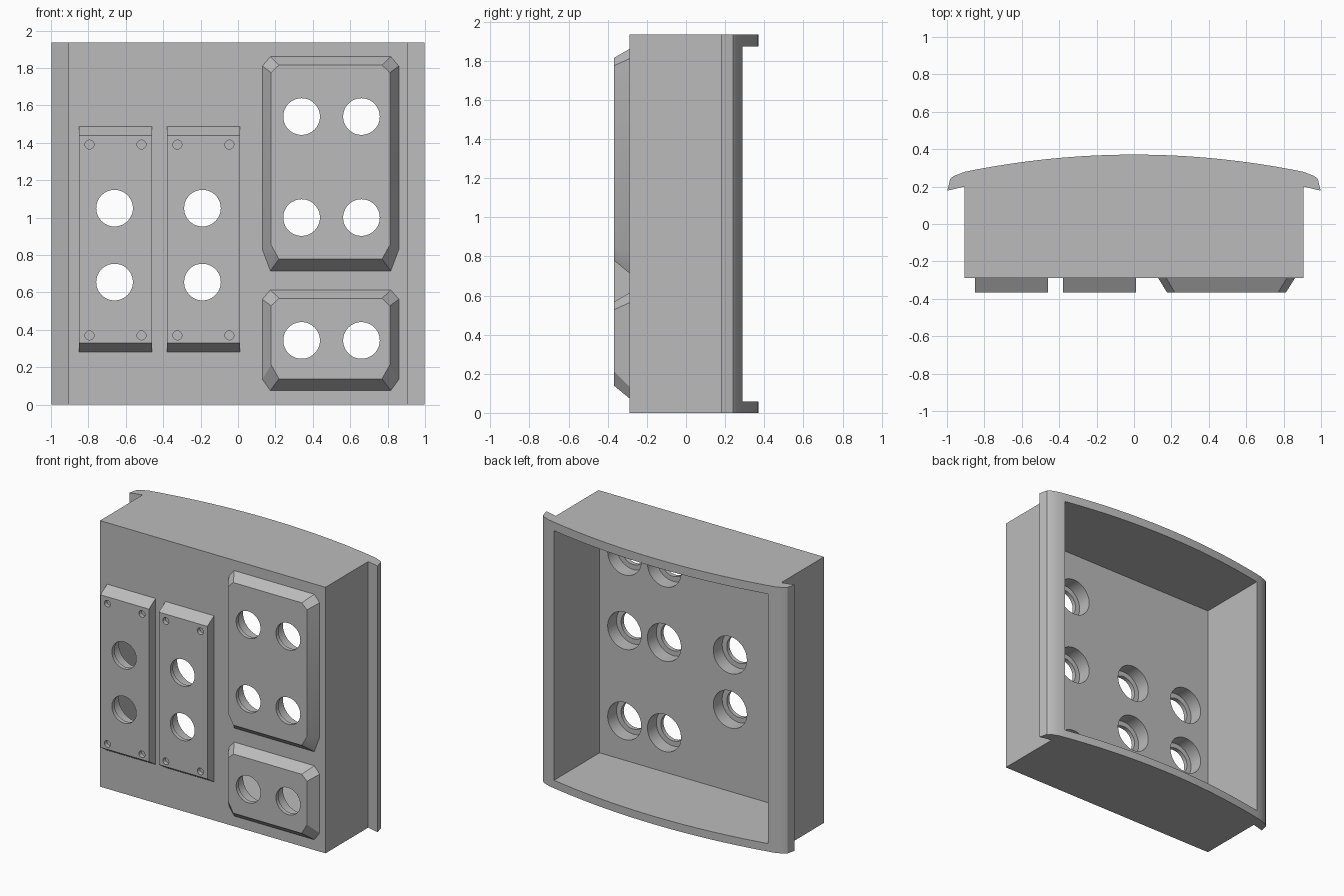
import bpy, bmesh
from mathutils import Matrix, Vector
from math import pi

cube = bpy.data.objects.get("Cube")
if cube:
    bpy.data.objects.remove(cube, do_unlink=True)

grey = bpy.data.materials.new("mid grey")
grey.use_nodes = True
grey.diffuse_color = (0.5, 0.5, 0.5, 1)
grey.node_tree.nodes["Principled BSDF"].inputs["Base Color"].default_value = (0.5, 0.5, 0.5, 1)

HEIGHT = 1.935
FACE, PANEL_FACE = -0.29, -0.367      # front of the box, front of the panels
INNER = -0.235                        # inside of the front wall
LIP = -0.337                          # back of the thin rim round each hole


def finish(name, bm):
    bmesh.ops.recalc_face_normals(bm, faces=bm.faces)
    mesh = bpy.data.meshes.new(name)
    bm.to_mesh(mesh)
    bm.free()
    obj = bpy.data.objects.new(name, mesh)
    mesh.materials.append(grey)
    bpy.context.collection.objects.link(obj)
    return obj


def loft(name, first, second):
    """Solid between two matching closed loops."""
    bm = bmesh.new()
    a = [bm.verts.new(p) for p in first]
    b = [bm.verts.new(p) for p in second]
    n = len(a)
    bm.faces.new(a)
    bm.faces.new(b[::-1])
    for i in range(n):
        bm.faces.new((a[i], a[(i + 1) % n], b[(i + 1) % n], b[i]))
    return finish(name, bm)


def cylinders(name, centres, radius, y0, y1):
    """Cutter of separate cylinders running along y."""
    bm = bmesh.new()
    for x, z in centres:
        place = Matrix.Translation((x, (y0 + y1) / 2, z)) @ Matrix.Rotation(pi / 2, 4, "X")
        bmesh.ops.create_cone(bm, cap_ends=True, segments=48, radius1=radius,
                              radius2=radius, depth=y1 - y0, matrix=place)
    return finish(name, bm)


def cut(obj, cutter):
    cutter.hide_render = True
    mod = obj.modifiers.new("cut", "BOOLEAN")
    mod.operation, mod.solver, mod.object = "DIFFERENCE", "EXACT", cutter
    bpy.context.view_layer.objects.active = obj
    bpy.ops.object.modifier_apply(modifier=mod.name)
    bpy.data.objects.remove(cutter, do_unlink=True)


def smooth(obj):
    bpy.ops.object.select_all(action="DESELECT")
    obj.select_set(True)
    bpy.context.view_layer.objects.active = obj
    bpy.ops.object.shade_smooth_by_angle(angle=0.4)


def drill(obj, centres):
    cut(obj, cylinders("bore", centres, 0.135, LIP, -0.2))
    cut(obj, cylinders("hole", centres, 0.098, -0.5, -0.2))


def octagon(x0, x1, z0, z1, cut_x, low, high, y):
    """Rectangle with clipped corners; low and high are the clip heights."""
    return [Vector(p) for p in (
        (x0 + cut_x, y, z0), (x1 - cut_x, y, z0), (x1, y, z0 + low), (x1, y, z1 - high),
        (x1 - cut_x, y, z1), (x0 + cut_x, y, z1), (x0, y, z1 - high), (x0, y, z0 + low))]


def rectangle(x0, x1, z0, z1, y):
    return [Vector(p) for p in ((x0, y, z0), (x1, y, z0), (x1, y, z1), (x0, y, z1))]


# housing outline: box, side flanges and bowed back
half = [(0.907, FACE), (0.907, 0.2), (0.998, 0.178), (0.983, 0.24), (0.965, 0.256)]
bow = [(0.905 - 1.81 * i / 32) for i in range(33)]
outline = half + [(x, 0.371 - 0.112 * x * x) for x in bow] + [(-x, y) for x, y in half[::-1]]
housing = loft("housing", [(x, y, 0) for x, y in outline], [(x, y, HEIGHT) for x, y in outline])

# open cavity at the back
cut(housing, loft("cavity", rectangle(-0.86, 0.86, 0.058, HEIGHT - 0.062, INNER),
                  rectangle(-0.86, 0.86, 0.058, HEIGHT - 0.062, 1)))

# narrow strips with sloped ends and screw recesses
strips = {"right_strip": -0.655, "middle_strip": -0.185}
all_holes = []
for name, x in strips.items():
    strip = loft(name, rectangle(x - 0.195, x + 0.195, 0.28, 1.488, FACE),
                 rectangle(x - 0.195, x + 0.195, 0.33, 1.44, PANEL_FACE))
    holes = [(x - 0.005, 0.655), (x - 0.005, 1.05)]
    drill(strip, holes)
    screws = [(x + side, z) for side in (-0.139, 0.139) for z in (0.37, 1.39)]
    cut(strip, cylinders("screw", screws, 0.024, -0.5, LIP))
    smooth(strip)
    all_holes += holes

# wide panels with bevelled rims: bottom, top, lower clip, hole rows
panels = {"upper_panel": (0.715, 1.86, 0.115, [1.0, 1.54]),
          "lower_panel": (0.075, 0.613, 0.06, [0.343])}
for name, (z0, z1, low, rows) in panels.items():
    panel = loft(name, octagon(0.13, 0.86, z0, z1, 0.043, low, 0.05, FACE),
                 octagon(0.177, 0.812, z0 + 0.063, z1 - 0.045, 0.042, 0.075, 0.04, PANEL_FACE))
    holes = [(x, z) for x in (0.34, 0.66) for z in rows]
    drill(panel, holes)
    smooth(panel)
    all_holes += holes

# matching bores through the housing wall
cut(housing, cylinders("wall_bore", all_holes, 0.135, -0.4, -0.2))
smooth(housing)
